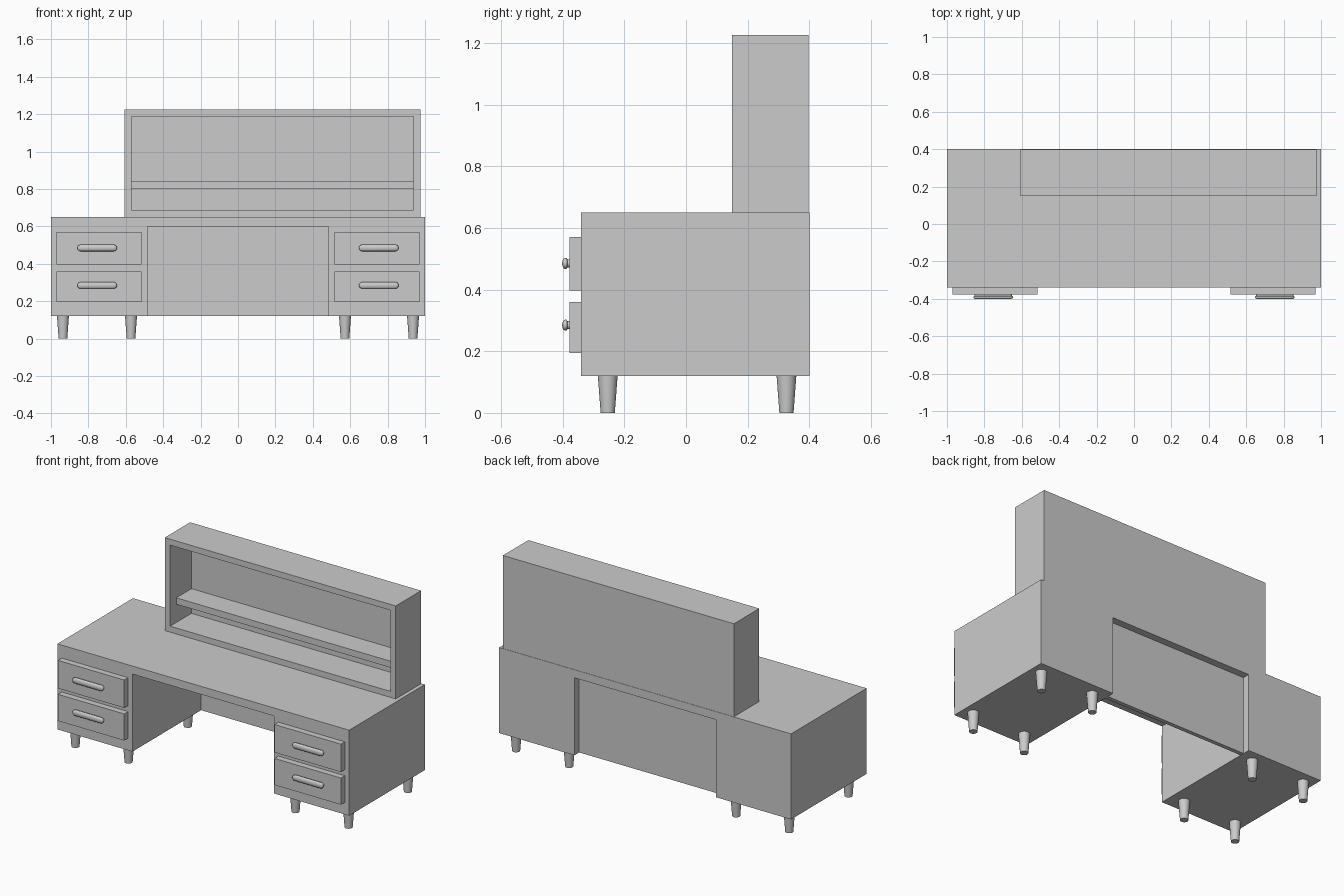
import bpy, bmesh, math

if "Cube" in bpy.data.objects:
    bpy.data.objects.remove(bpy.data.objects["Cube"])


def finish(bm, name, smooth=False):
    bmesh.ops.recalc_face_normals(bm, faces=bm.faces)
    me = bpy.data.meshes.new(name)
    bm.to_mesh(me)
    bm.free()
    ob = bpy.data.objects.new(name, me)
    bpy.context.collection.objects.link(ob)
    if smooth:
        bpy.ops.object.select_all(action='DESELECT')
        ob.select_set(True)
        bpy.context.view_layer.objects.active = ob
        bpy.ops.object.shade_smooth_by_angle(angle=math.radians(40))
    return ob


def box(name, x0, x1, y0, y1, z0, z1):
    bm = bmesh.new()
    bmesh.ops.create_cube(bm, size=1)
    for v in bm.verts:
        v.co.x = x1 if v.co.x > 0 else x0
        v.co.y = y1 if v.co.y > 0 else y0
        v.co.z = z1 if v.co.z > 0 else z0
    return finish(bm, name)


def loft(name, rings, smooth=True):
    """Bridge a stack of matching closed rings and cap both ends."""
    bm = bmesh.new()
    rows = [[bm.verts.new(p) for p in ring] for ring in rings]
    n = len(rows[0])
    for a, b in zip(rows, rows[1:]):
        for i in range(n):
            bm.faces.new((a[i], a[(i + 1) % n], b[(i + 1) % n], b[i]))
    bm.faces.new(rows[0])
    bm.faces.new(rows[-1])
    return finish(bm, name, smooth)


def leg(name, x, y):
    def ring(r, z):
        return [(x + r * math.cos(t * math.tau / 24), y + r * math.sin(t * math.tau / 24), z)
                for t in range(24)]
    return loft(name, [ring(0.023, 0), ring(0.032, 0.12)])


def handle(name, cx, cz, half=0.106):
    def ring(r, y):
        pts = []
        for side, start in ((1, -90), (-1, 90)):
            for i in range(9):
                a = math.radians(start + i * 22.5)
                pts.append((cx + side * (half - 0.018) + r * math.cos(a), y, cz + r * math.sin(a)))
        return pts
    # narrow neck against the drawer, then a rounded pill-shaped grip
    prof = [(0.013, -0.376), (0.013, -0.385), (0.017, -0.387), (0.018, -0.391),
            (0.0165, -0.396), (0.013, -0.399), (0.008, -0.401), (0.003, -0.402)]
    return loft(name, [ring(r, y) for r, y in prof])


# Desk body: pedestals and top as one extruded arch profile
arch = [(-1, 0.12), (-0.485, 0.12), (-0.485, 0.60), (0.485, 0.60),
        (0.485, 0.12), (1, 0.12), (1, 0.65), (-1, 0.65)]
loft("desk_body", [[(x, y, z) for x, z in arch] for y in (-0.34, 0.40)], smooth=False)

# Recessed panel closing the back of the knee space
box("modesty_panel", -0.485, 0.485, 0.33, 0.355, 0.121, 0.601)

# Drawers, handles and legs, mirrored left and right
for side, s in (("left", -1), ("right", 1)):
    for level, z0, z1, hz in (("lower", 0.195, 0.36, 0.285), ("upper", 0.397, 0.57, 0.485)):
        a, b = sorted((s * 0.515, s * 0.97))
        box(f"{side}_{level}_drawer", a, b, -0.378, -0.339, z0, z1)
        handle(f"{side}_{level}_handle", s * 0.753, hz)
    for px, x in (("inner", 0.572), ("outer", 0.936)):
        for py, y in (("front", -0.254), ("back", 0.326)):
            leg(f"{side}_{py}_{px}_leg", s * x, y)

# Hutch: open rectangular frame, back and shelf
X0, X1, Z0, Z1, T = -0.607, 0.976, 0.65, 1.226, 0.037
outer = [(X0, Z0), (X1, Z0), (X1, Z1), (X0, Z1)]
inner = [(X0 + T, Z0 + T), (X1 - T, Z0 + T), (X1 - T, Z1 - T), (X0 + T, Z1 - T)]
bm = bmesh.new()
# ring order: front outer, front inner, recess bottom, back outer
rows = [[bm.verts.new((x, y, z)) for x, z in loop]
        for loop, y in ((inner, 0.358), (inner, 0.15), (outer, 0.15), (outer, 0.398))]
for a, b in zip(rows, rows[1:]):
    for i in range(4):
        j = (i + 1) % 4
        bm.faces.new((a[i], a[j], b[j], b[i]))
bm.faces.new(rows[0])
bm.faces.new(rows[-1])
finish(bm, "hutch_case")
box("hutch_shelf", X0 + T, X1 - T, 0.21, 0.36, 0.80, 0.84)
